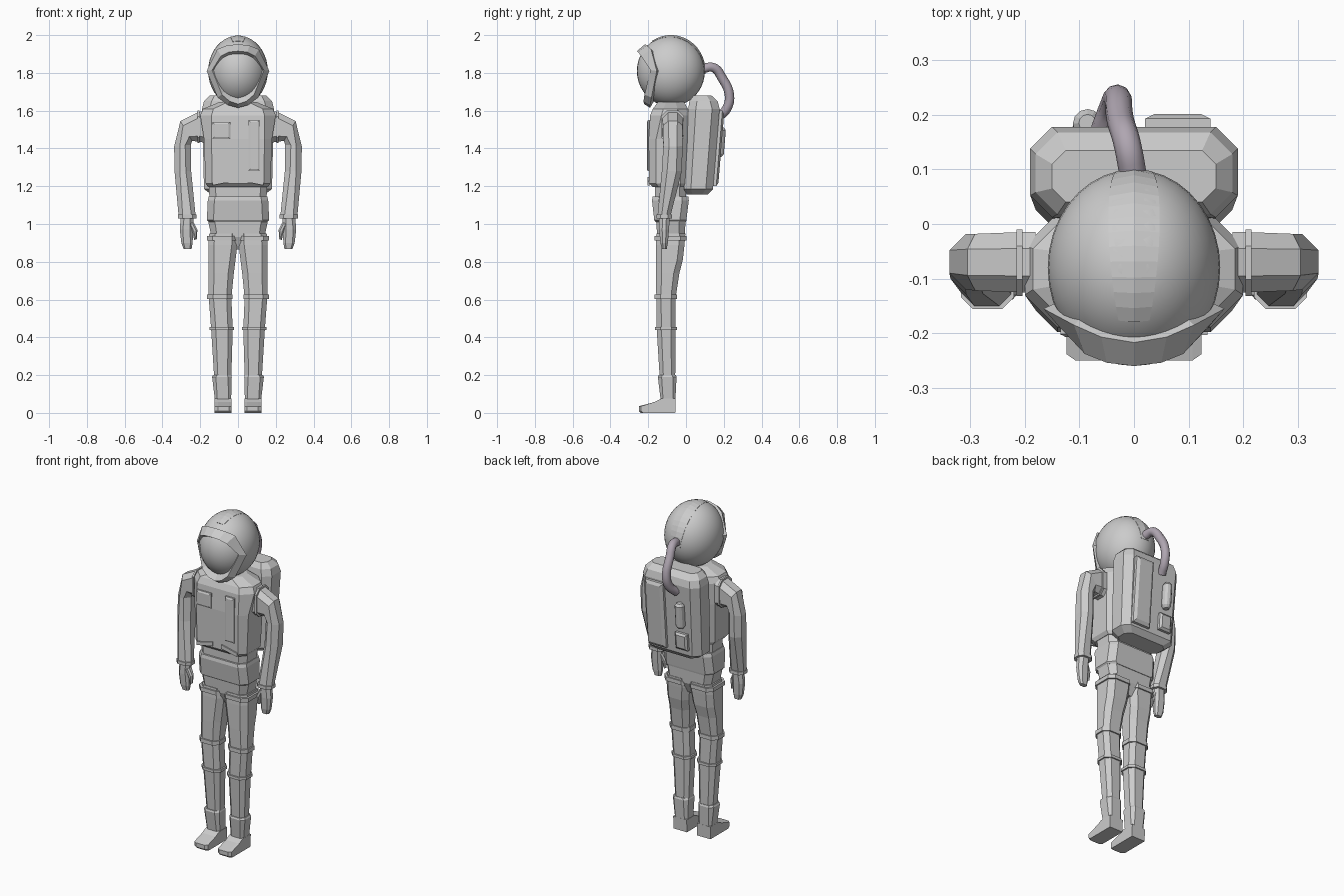
import bpy, bmesh, math
from mathutils import Vector

if "Cube" in bpy.data.objects:
    bpy.data.objects.remove(bpy.data.objects["Cube"])


def material(name, rgb):
    m = bpy.data.materials.new(name)
    m.diffuse_color = (*rgb, 1)
    m.use_nodes = True
    m.node_tree.nodes["Principled BSDF"].inputs["Base Color"].default_value = m.diffuse_color
    return m


SUIT = material("suit grey", (0.6, 0.6, 0.6))
HOSE = material("hose mauve grey", (0.43, 0.38, 0.44))


def finish(name, bm, mat=SUIT):
    bmesh.ops.recalc_face_normals(bm, faces=bm.faces)
    me = bpy.data.meshes.new(name)
    bm.to_mesh(me)
    bm.free()
    ob = bpy.data.objects.new(name, me)
    bpy.context.collection.objects.link(ob)
    me.materials.append(mat)
    return ob


def skin(name, rings, cap=True, mat=SUIT, closed=False):
    """Join equal-length rings of points with quads."""
    bm = bmesh.new()
    vs = [[bm.verts.new(p) for p in r] for r in rings]
    n = len(vs[0])
    pairs = list(zip(vs, vs[1:])) + ([(vs[-1], vs[0])] if closed else [])
    for a, b in pairs:
        for i in range(n):
            j = (i + 1) % n
            bm.faces.new((a[i], a[j], b[j], b[i]))
    if cap:
        bm.faces.new(vs[0])
        bm.faces.new(vs[-1])
    return finish(name, bm, mat)


def octagon(x0, z0, x1, z1, y0, y1, c, sx=1):
    """Chamfered section between two x-z points, spanning y0 to y1."""
    w = math.hypot(x1 - x0, z1 - z0)
    cs, d = min(c / w, 0.45), y1 - y0
    ct = min(c / d, 0.45)
    st = [(cs, 0), (1 - cs, 0), (1, ct), (1, 1 - ct),
          (1 - cs, 1), (cs, 1), (0, 1 - ct), (0, ct)]
    return [(sx * (x0 + (x1 - x0) * s), y0 + d * t, z0 + (z1 - z0) * s) for s, t in st]


def stack(name, rows, sx=1):
    """Loft level sections: (z, x0, x1, y0, y1, chamfer)."""
    return skin(name, [octagon(a, z, b, z, y0, y1, c, sx) for z, a, b, y0, y1, c in rows])


def band(name, z, x0, x1, y0, y1, sx=1, h=0.012, c=0.03):
    return stack(name, [(z - h, x0, x1, y0, y1, c), (z + h, x0, x1, y0, y1, c)], sx)


def plate(name, x0, x1, z0, z1, y_at, depth, bevel):
    """Raised panel whose base follows y_at(z); depth is signed along y."""
    def ring(k, d):
        return [(x, y_at(z) + d, z) for x, z in
                ((x0 + k, z0 + k), (x1 - k, z0 + k), (x1 - k, z1 - k), (x0 + k, z1 - k))]
    return skin(name, [ring(0, -depth * 0.5), ring(0, depth * 0.6), ring(bevel, depth)])


# Torso, waist, belt and hips
stack("chest", [
    (1.195, -.158, .158, -.175, .0, .03),
    (1.215, -.172, .172, -.195, .005, .035),
    (1.45, -.18, .18, -.198, .02, .04),
    (1.575, -.2, .2, -.19, .02, .06),
    (1.61, -.185, .185, -.175, .01, .055),
    (1.645, -.1, .1, -.15, -.01, .045)])
stack("waist", [(1.12, -.15, .15, -.165, .0, .035), (1.2, -.155, .155, -.165, .0, .035)])
stack("belt", [
    (1.01, -.155, .155, -.16, .0, .035), (1.02, -.165, .165, -.168, .002, .035),
    (1.125, -.16, .16, -.18, .015, .035), (1.145, -.155, .155, -.176, .012, .035)])
stack("hips", [
    (.865, -.04, .04, -.125, -.035, .02), (.93, -.14, .14, -.152, -.006, .03),
    (1.015, -.158, .158, -.158, -.003, .035)])

# Chest panels
plate("chest_pocket", -.135, -.04, 1.45, 1.54, lambda z: -.194, -.013, .01)
plate("chest_long_panel", .055, .115, 1.28, 1.55, lambda z: -.194, -.013, .01)
for s in (-1, 1):
    skin("chest_lower_flap", [[(s * x, y, z) for x, z in ((.03, 1.225), (.135, 1.205), (.135, 1.225), (.03, 1.25))]
                              for y in (-.19, -.203)])

for s, side in ((-1, "left"), (1, "right")):
    # Leg
    stack(side + "_leg", [
        (.15, .04, .122, -.138, -.058, .018),
        (.2, .035, .127, -.14, -.057, .02),
        (.44, .028, .142, -.155, -.055, .025),
        (.61, .035, .155, -.157, -.055, .025),
        (.74, .022, .157, -.16, -.035, .03),
        (.81, .013, .157, -.16, -.017, .03),
        (.89, .003, .157, -.16, -.008, .03),
        (.95, .003, .152, -.157, -.003, .03)], s)
    band(side + "_thigh_band", .925, .002, .164, -.166, .002, s)
    band(side + "_upper_knee_band", .615, .028, .163, -.166, -.047, s)
    band(side + "_lower_knee_band", .447, .02, .15, -.164, -.047, s, .008)

    # Boot: shaft and foot profile
    stack(side + "_boot_shaft", [
        (.05, .037, .12, -.132, -.057, .012), (.19, .033, .137, -.149, -.05, .02),
        (.2, .037, .132, -.145, -.054, .02)], s)
    foot = [(-.057, 0), (-.24, 0), (-.25, .01), (-.25, .035), (-.165, .058), (-.132, .075), (-.055, .075)]
    skin(side + "_boot_foot", [[(s * x, y + (.012 if k and y < -.2 else 0), z) for y, z in foot]
                               for x, k in ((.034, 1), (.048, 0), (.107, 0), (.124, 1))])

    # Arm bending down from the shoulder
    arm = [(.18, 1.6, .18, 1.43, -.125, -.015, .03),
           (.215, 1.59, .2, 1.435, -.125, -.015, .03),
           (.305, 1.545, .243, 1.44, -.122, -.018, .028),
           (.338, 1.41, .25, 1.42, -.12, -.018, .03),
           (.336, 1.28, .248, 1.28, -.128, -.022, .028),
           (.315, 1.05, .225, 1.05, -.15, -.08, .022)]
    skin(side + "_arm", [octagon(*a, s) for a in arm])
    skin(side + "_shoulder_band", [octagon(x, 1.6, x, 1.428, -.132, -.01, .03, s) for x in (.204, .215)])
    band(side + "_wrist_band", 1.04, .22, .317, -.156, -.074, s, .01, .022)

    # Glove and thumb
    stack(side + "_glove", [
        (.868, .246, .288, -.128, -.102, .008), (.9, .24, .3, -.136, -.096, .012),
        (.97, .238, .308, -.142, -.09, .016), (1.04, .235, .303, -.142, -.086, .018)], s)
    skin(side + "_thumb", [octagon(*t, .008, s) for t in (
        (.262, 1.0, .235, 1.01, -.138, -.1), (.24, .955, .215, .97, -.138, -.108),
        (.232, .915, .218, .92, -.132, -.112))])

# Backpack, leaning back at the top
stack("backpack", [
    (1.155, -.14, .14, .005, .115, .03),
    (1.185, -.18, .18, -.012, .143, .038),
    (1.61, -.19, .19, .012, .178, .04),
    (1.65, -.18, .18, .018, .168, .04),
    (1.68, -.15, .15, .04, .135, .025)])


def pack_back(z):
    return .143 + (z - 1.185) * (.035 / .425)


plate("pack_long_panel", .02, .14, 1.2, 1.6, pack_back, .026, .018)
plate("pack_small_box", -.125, -.045, 1.22, 1.32, pack_back, .025, .012)


def disc(r, z):
    return [(-.085 + r * math.cos(a), pack_back(z) + .015 + r * math.sin(a), z)
            for a in (math.tau * i / 12 for i in range(12))]


skin("pack_canister", [disc(r, z) for r, z in ((.016, 1.355), (.027, 1.37), (.027, 1.495), (.016, 1.51))])

# Helmet with its clear visor
C, R = Vector((0, -.08, 1.81)), Vector((.158, .18, .187))
bm = bmesh.new()
bmesh.ops.create_uvsphere(bm, u_segments=36, v_segments=20, radius=1)
for v in bm.verts:
    v.co = C + v.co * R
helmet = finish("helmet", bm)
for p in helmet.data.polygons:
    p.use_smooth = True

# Raised strip over the crown
rings = []
for i in range(15):
    a = math.radians(-5 + 128 * i / 14)
    w = .015 + .032 * math.sin(math.radians(25 + 130 * i / 14))
    pts = []
    for x, k in ((-w, .96), (-w, 1.005), (0, 1.018), (w, 1.005), (w, .96)):
        q = k * math.sqrt(1 - (x / R.x) ** 2)
        pts.append((x, C.y + R.y * q * math.cos(a), C.z + R.z * q * math.sin(a)))
    rings.append(pts)
skin("helmet_crown_strip", rings)

# Six-sided visor frame standing proud of the helmet
front = [(0, -.26, 1.915), (.05, -.254, 1.91), (.09, -.238, 1.89), (.137, -.188, 1.815),
         (.085, -.22, 1.685), (.045, -.225, 1.65), (0, -.222, 1.635)]
back = [(0, -.217, 1.952), (.06, -.207, 1.945), (.11, -.185, 1.925), (.166, -.155, 1.81),
        (.108, -.183, 1.67), (.055, -.19, 1.63), (0, -.19, 1.615)]


def sunk(p, k=.96):
    d = Vector(p) - C
    return C + d * (k / Vector((d.x / R.x, d.y / R.y, d.z / R.z)).length)


half = [(f, b, sunk(b), sunk(f)) for f, b in zip(front, back)]
other = [[(-p[0], p[1], p[2]) for p in r] for r in half[-2:0:-1]]
skin("visor_frame", half + other, cap=False, closed=True)

# Air hose from helmet to backpack
cu = bpy.data.curves.new("air_hose", "CURVE")
cu.dimensions = "3D"
cu.bevel_depth = .025
cu.bevel_resolution = 3
cu.resolution_u = 6
cu.use_fill_caps = True
path = [(0, .08, 1.82), (-.012, .145, 1.828), (-.025, .19, 1.775),
        (-.03, .23, 1.68), (-.038, .215, 1.61), (-.055, .17, 1.565)]
sp = cu.splines.new("BEZIER")
sp.bezier_points.add(len(path) - 1)
for bp, co in zip(sp.bezier_points, path):
    bp.co = co
    bp.handle_left_type = bp.handle_right_type = "AUTO"
cu.materials.append(HOSE)
hose = bpy.data.objects.new("air_hose", cu)
bpy.context.collection.objects.link(hose)
